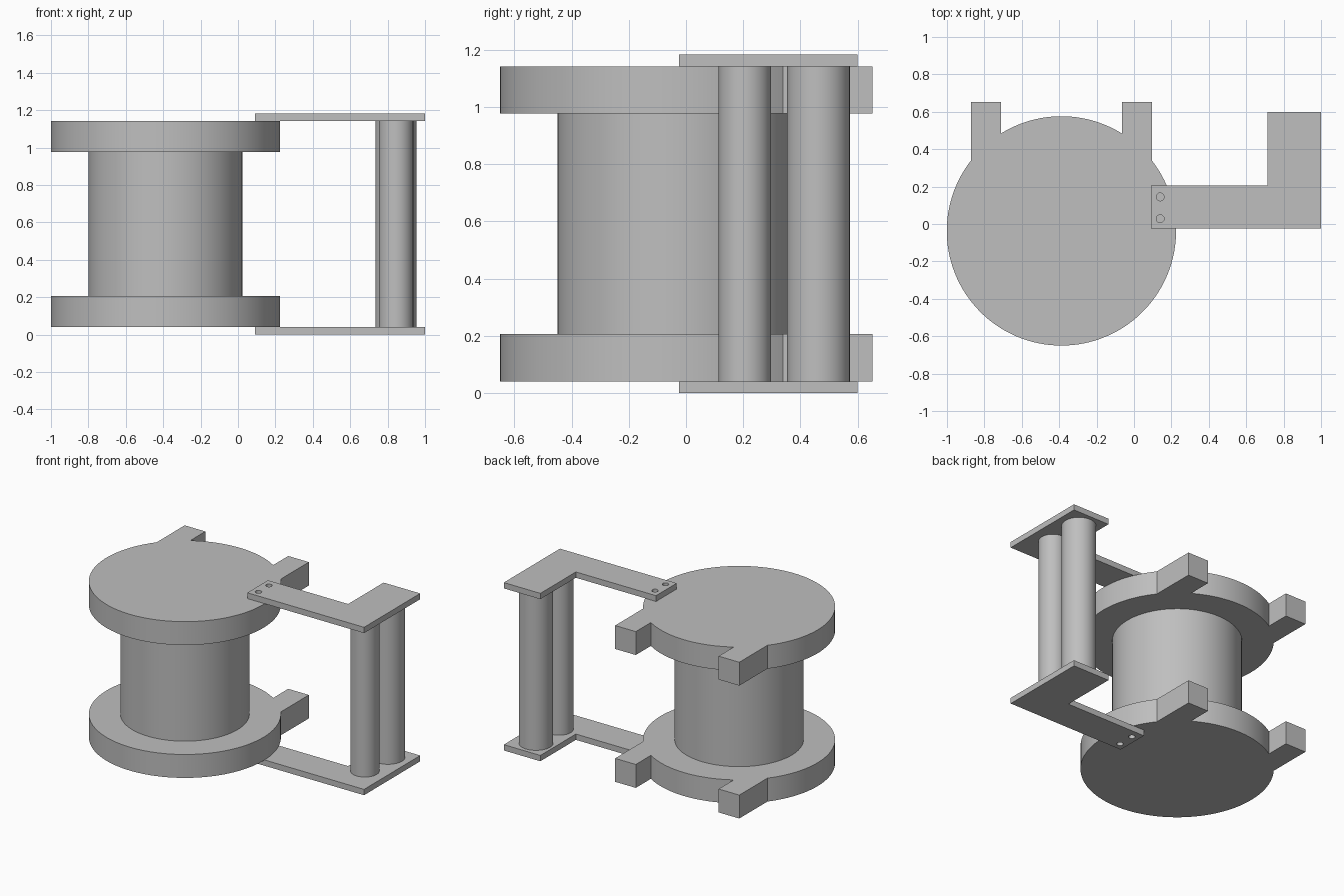
import bpy, bmesh
from math import sin, cos, tau, asin, acos, pi, radians

if "Cube" in bpy.data.objects:
    bpy.data.objects.remove(bpy.data.objects["Cube"])

grey = bpy.data.materials.new("plain_grey")
grey.use_nodes = True
COLOUR = (0.52, 0.52, 0.52, 1)
grey.diffuse_color = COLOUR
grey.node_tree.nodes["Principled BSDF"].inputs["Base Color"].default_value = COLOUR


def arc(x, y, r, start, end, steps):
    return [(x + r * cos(start + (end - start) * i / steps),
             y + r * sin(start + (end - start) * i / steps)) for i in range(steps + 1)]


def circle(x, y, r, steps=96):
    return arc(x, y, r, 0, tau, steps)[:-1]


def prism(name, loops, z0, z1):
    """Extrude an outline (with optional hole loops) from z0 to z1."""
    curve = bpy.data.curves.new(name + "_outline", "CURVE")
    curve.dimensions = "2D"
    curve.fill_mode = "BOTH"
    curve.extrude = (z1 - z0) / 2
    for loop in loops:
        spline = curve.splines.new("POLY")
        spline.points.add(len(loop) - 1)
        for point, (x, y) in zip(spline.points, loop):
            point.co = (x, y, 0, 1)
        spline.use_cyclic_u = True
    helper = bpy.data.objects.new(name + "_helper", curve)
    bpy.context.collection.objects.link(helper)
    bpy.context.view_layer.update()
    graph = bpy.context.evaluated_depsgraph_get()
    mesh = bpy.data.meshes.new_from_object(helper.evaluated_get(graph))
    bpy.data.objects.remove(helper)

    bm = bmesh.new()
    bm.from_mesh(mesh)
    bmesh.ops.remove_doubles(bm, verts=bm.verts, dist=1e-5)
    bmesh.ops.recalc_face_normals(bm, faces=bm.faces)
    bm.to_mesh(mesh)
    bm.free()
    mesh.name = name
    mesh.materials.clear()
    mesh.materials.append(grey)

    obj = bpy.data.objects.new(name, mesh)
    obj.location.z = (z0 + z1) / 2
    bpy.context.collection.objects.link(obj)
    bpy.ops.object.select_all(action="DESELECT")
    obj.select_set(True)
    bpy.context.view_layer.objects.active = obj
    bpy.ops.object.shade_smooth_by_angle(angle=radians(30))
    return obj


# Levels and spool centre
PLATE, FLANGE, TOP = 0.041, 0.165, 1.183
CX, CY, R = -0.388, -0.037, 0.613

# Flange outline: a disc with two square lugs reaching backwards
LUG_IN, LUG_OUT, LUG_Y = 0.323, 0.484, 0.652
a_out, a_in = acos(LUG_OUT / R), acos(LUG_IN / R)
flange = arc(CX, CY, R, pi - a_out, tau + a_out, 90)
flange += [(CX + LUG_OUT, LUG_Y), (CX + LUG_IN, LUG_Y)]
flange += arc(CX, CY, R, a_in, pi - a_in, 24)
flange += [(CX - LUG_IN, LUG_Y), (CX - LUG_OUT, LUG_Y)]

prism("lower_flange", [flange], PLATE, PLATE + FLANGE)
prism("upper_flange", [flange], TOP - PLATE - FLANGE, TOP - PLATE)
prism("drum", [circle(CX, CY, 0.412)], PLATE + FLANGE, TOP - PLATE - FLANGE)

# L-shaped arms with two pin holes
arm = [(0.09, -0.025), (1.0, -0.025), (1.0, 0.6),
       (0.715, 0.6), (0.715, 0.205), (0.09, 0.205)]
holes = [circle(0.14, y, 0.021, 32) for y in (0.028, 0.145)]
prism("lower_arm", [arm] + holes, 0, PLATE)
prism("upper_arm", [arm] + holes, TOP - PLATE, TOP)

# Upright rollers between the arms
prism("front_roller", [circle(0.845, 0.206, 0.092, 64)], PLATE, TOP - PLATE)
prism("back_roller", [circle(0.845, 0.463, 0.11, 64)], PLATE, TOP - PLATE)
